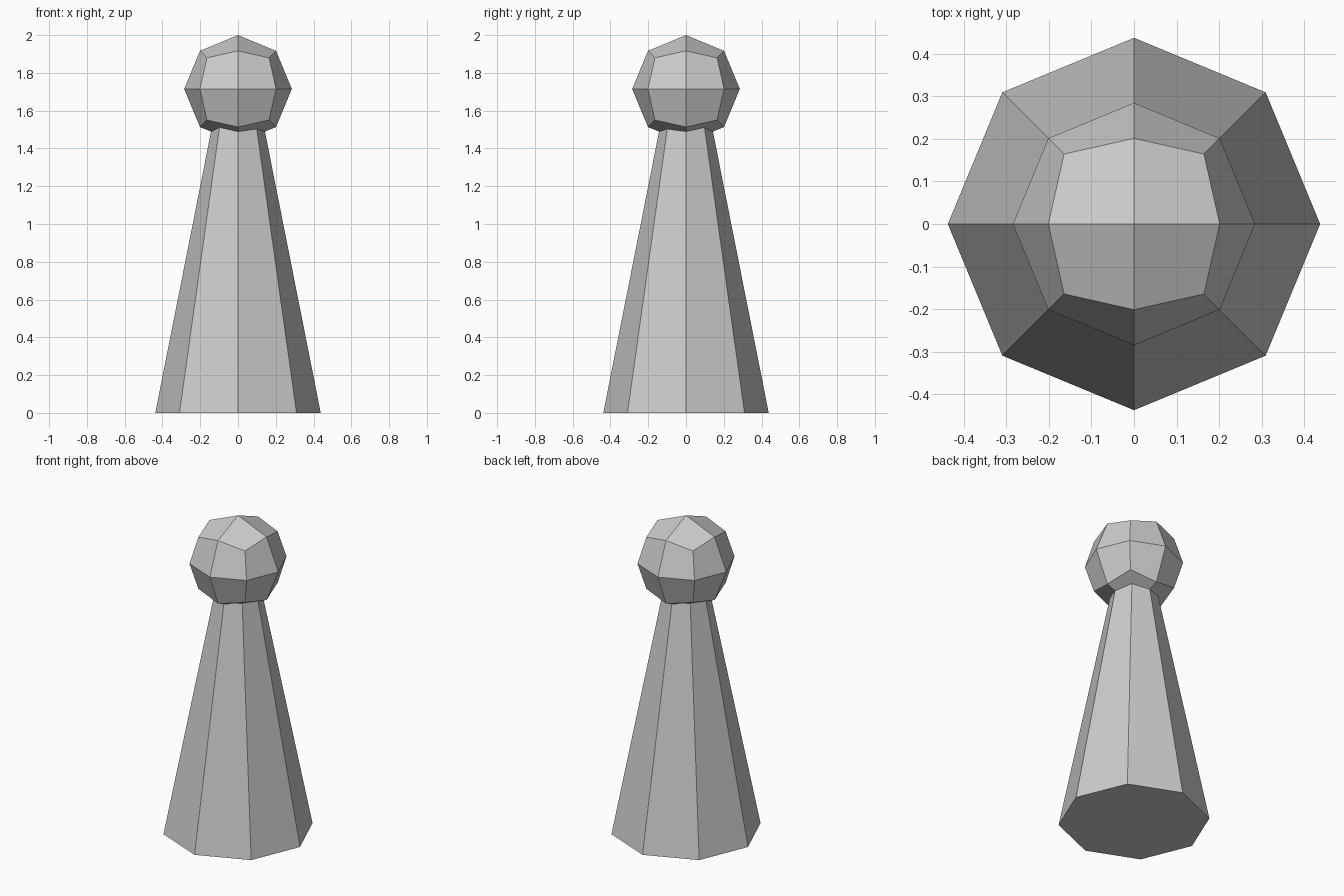
import bpy
import bmesh
from mathutils import Matrix, Vector

default = bpy.data.objects.get("Cube")
if default:
    bpy.data.objects.remove(default, do_unlink=True)

GREY = (0.6, 0.6, 0.6, 1.0)
mat = bpy.data.materials.new("light grey")
mat.use_nodes = True
mat.diffuse_color = GREY
mat.node_tree.nodes["Principled BSDF"].inputs["Base Color"].default_value = GREY


def add_part(name, bm):
    """Turn a bmesh into a flat-shaded grey object."""
    bmesh.ops.recalc_face_normals(bm, faces=bm.faces)
    mesh = bpy.data.meshes.new(name)
    bm.to_mesh(mesh)
    bm.free()
    mesh.materials.append(mat)
    obj = bpy.data.objects.new(name, mesh)
    bpy.context.collection.objects.link(obj)
    return obj


HEAD_RADIUS = 0.285
HEAD_Z = 2 - HEAD_RADIUS

# Body: eight-sided tapered column running up into the head
bm = bmesh.new()
bmesh.ops.create_cone(bm, cap_ends=True, segments=8, radius1=0.438, radius2=0.098,
                      depth=HEAD_Z, matrix=Matrix.Translation((0, 0, HEAD_Z / 2)))
add_part("body", bm)

# Head: cube split once and pushed out to a sphere
bm = bmesh.new()
bmesh.ops.create_cube(bm, size=1)
bmesh.ops.subdivide_edges(bm, edges=bm.edges[:], cuts=1, use_grid_fill=True)
for v in bm.verts:
    v.co = v.co.normalized() * HEAD_RADIUS + Vector((0, 0, HEAD_Z))
add_part("head", bm)
